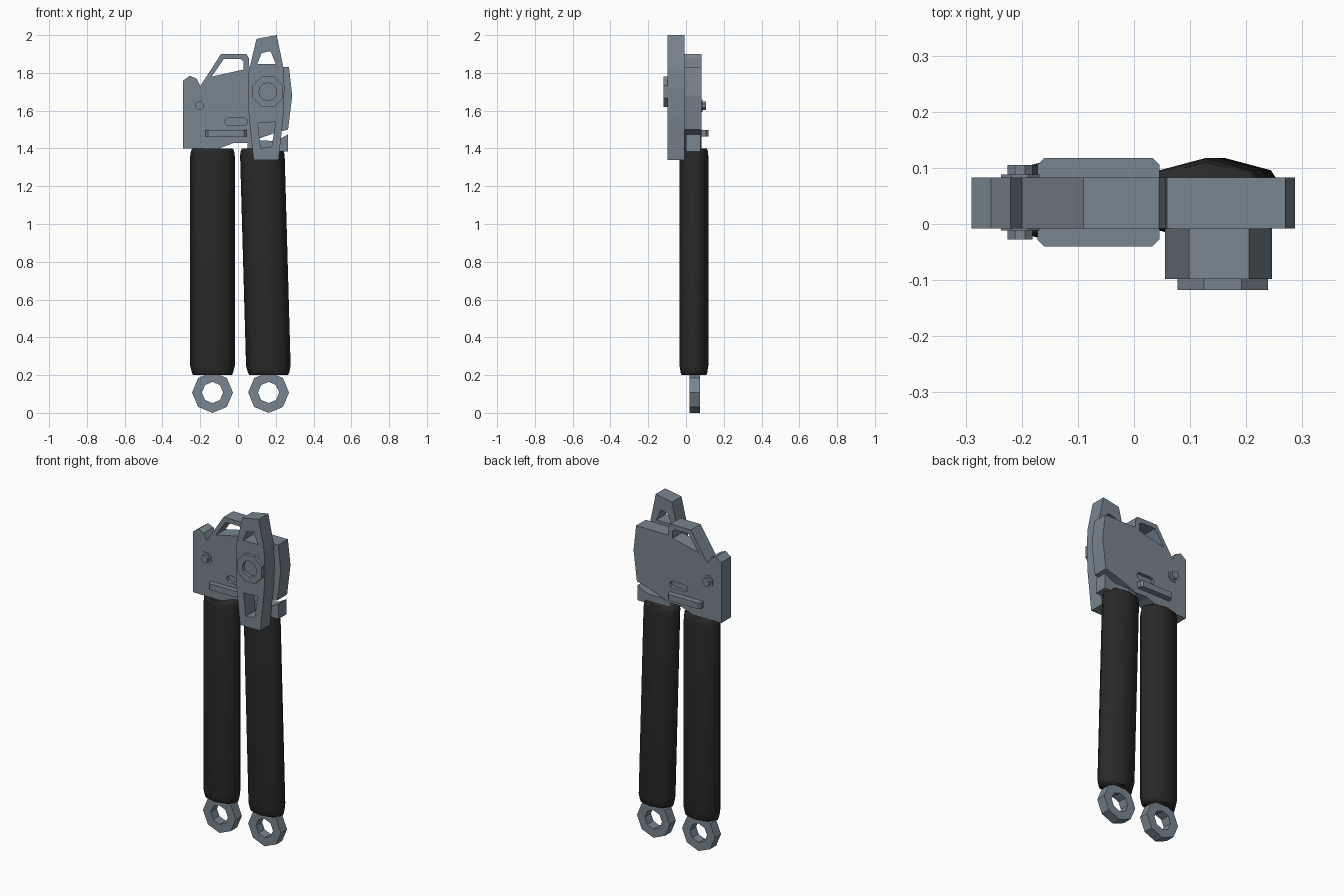
import bpy, bmesh, math
from mathutils import Vector

if "Cube" in bpy.data.objects:
    bpy.data.objects.remove(bpy.data.objects["Cube"])


def material(name, rgb):
    m = bpy.data.materials.new(name)
    m.diffuse_color = (*rgb, 1)
    m.use_nodes = True
    m.node_tree.nodes["Principled BSDF"].inputs["Base Color"].default_value = m.diffuse_color
    return m


STEEL = material("steel grey", (0.19, 0.235, 0.275))
RUBBER = material("black rubber", (0.022, 0.022, 0.022))


def finish(name, bm, mat):
    bmesh.ops.recalc_face_normals(bm, faces=bm.faces)
    me = bpy.data.meshes.new(name)
    bm.to_mesh(me)
    bm.free()
    me.materials.append(mat)
    ob = bpy.data.objects.new(name, me)
    bpy.context.collection.objects.link(ob)
    return ob


def prism(name, loops, lo, hi, axis="y", mat=STEEL):
    """Extrude an outline (first loop) with holes (other loops) from lo to hi."""
    bm = bmesh.new()
    for loop in loops:
        vs = [bm.verts.new((a, lo, b) if axis == "y" else (a, b, lo)) for a, b in loop]
        for i, v in enumerate(vs):
            bm.edges.new((vs[i - 1], v))
    bmesh.ops.triangle_fill(bm, use_beauty=True, use_dissolve=False, edges=bm.edges[:])
    geo = bmesh.ops.extrude_face_region(bm, geom=bm.faces[:], use_keep_orig=True)["geom"]
    d = Vector((0, hi - lo, 0)) if axis == "y" else Vector((0, 0, hi - lo))
    bmesh.ops.translate(bm, vec=d, verts=[g for g in geo if isinstance(g, bmesh.types.BMVert)])
    return finish(name, bm, mat)


def ngon(cx, cz, r, n, turn=0.0):
    return [(cx + r * math.cos(turn + math.tau * i / n),
             cz + r * math.sin(turn + math.tau * i / n)) for i in range(n)]


def slot(x0, x1, z, r):
    """Rounded slot outline."""
    arc = [math.pi * i / 4 - math.pi / 2 for i in range(5)]
    return ([(x1 - r + r * math.cos(a), z + r * math.sin(a)) for a in arc] +
            [(x0 + r - r * math.cos(a), z - r * math.sin(a)) for a in arc])


def grip(name, x_bottom, x_top):
    """Flattened eight-sided handle sleeve with rounded ends."""
    bm = bmesh.new()
    rings = []
    for z, s in ((0.2, 0.87), (0.215, 0.93), (0.25, 1), (1.36, 1), (1.385, 0.97), (1.4, 0.9)):
        cx = x_bottom + (x_top - x_bottom) * (z - 0.2) / 1.2
        rings.append([bm.verts.new((x, y, z)) for x, y in
                      [(cx + 0.118 * s * math.cos(k * math.tau / 8),
                        0.042 + 0.076 * s * math.sin(k * math.tau / 8)) for k in range(8)]])
    for a, b in zip(rings, rings[1:]):
        for i in range(8):
            bm.faces.new((a[i - 1], a[i], b[i], b[i - 1]))
    bm.faces.new(rings[0])
    bm.faces.new(rings[-1])
    ob = finish(name, bm, RUBBER)
    for o in bpy.context.selected_objects:
        o.select_set(False)
    ob.select_set(True)
    bpy.context.view_layer.objects.active = ob
    bpy.ops.object.shade_smooth_by_angle(angle=math.radians(70))


# Handles and the eyelets under them
for side, xb, xt in (("left", -0.135, -0.135), ("right", 0.162, 0.128)):
    grip(side + "_handle", xb, xt)
    prism(side + "_eyelet", [ngon(xb, 0.108, 0.108, 8), ngon(xb, 0.108, 0.056, 8)], 0.018, 0.075)

# Head plate with carry loop and slot
slot_loop = slot(-0.07, 0.05, 1.542, 0.021)
prism("head_plate", [
    [(-0.29, 1.4), (-0.1, 1.4), (-0.02, 1.43), (0.06, 1.43), (0.11, 1.452), (0.19, 1.48),
     (0.265, 1.5), (0.287, 1.68), (0.27, 1.83), (0.06, 1.83), (0.057, 1.88), (0.045, 1.9),
     (-0.09, 1.9), (-0.2, 1.73), (-0.22, 1.77), (-0.255, 1.785), (-0.29, 1.76)],
    [(-0.075, 1.873), (-0.14, 1.78), (0.03, 1.818), (0.03, 1.86), (0.015, 1.873)],
    slot_loop], -0.008, 0.083)
prism("slot_floor", [slot_loop], 0.012, 0.063)

# Lower jaw on the right handle
prism("lower_jaw", [[(0.05, 1.385), (0.265, 1.385), (0.265, 1.475), (0.225, 1.452),
                     (0.19, 1.44), (0.11, 1.442), (0.05, 1.425)]], 0.0, 0.076)

# Turning key with its two windows
prism("turning_key", [
    [(0.082, 1.34), (0.215, 1.34), (0.24, 1.57), (0.246, 1.72), (0.24, 1.83),
     (0.205, 2.0), (0.098, 1.98), (0.055, 1.8), (0.055, 1.6)],
    [(0.125, 1.905), (0.172, 1.915), (0.2, 1.848), (0.103, 1.848)],
    [(0.105, 1.535), (0.2, 1.54), (0.178, 1.41), (0.12, 1.40)]], -0.098, -0.008)

# Pivot nut
prism("pivot_nut", [ngon(0.158, 1.7, 0.087, 8, math.pi / 8), ngon(0.158, 1.7, 0.047, 12)],
      -0.118, -0.098)

# Cross bar with clipped corners
prism("cross_bar", [[(-0.172, -0.028), (-0.16, -0.04), (0.033, -0.04), (0.045, -0.028),
                     (0.045, 0.106), (0.033, 0.118), (-0.16, 0.118), (-0.172, 0.106)]],
      1.462, 1.498, axis="z")

# Rivet and its washer
prism("rivet", [ngon(-0.203, 1.626, 0.024, 8, math.pi / 8)], -0.028, 0.105)
prism("rivet_washer", [ngon(-0.203, 1.626, 0.037, 8, math.pi / 8)], -0.012, 0.088)
